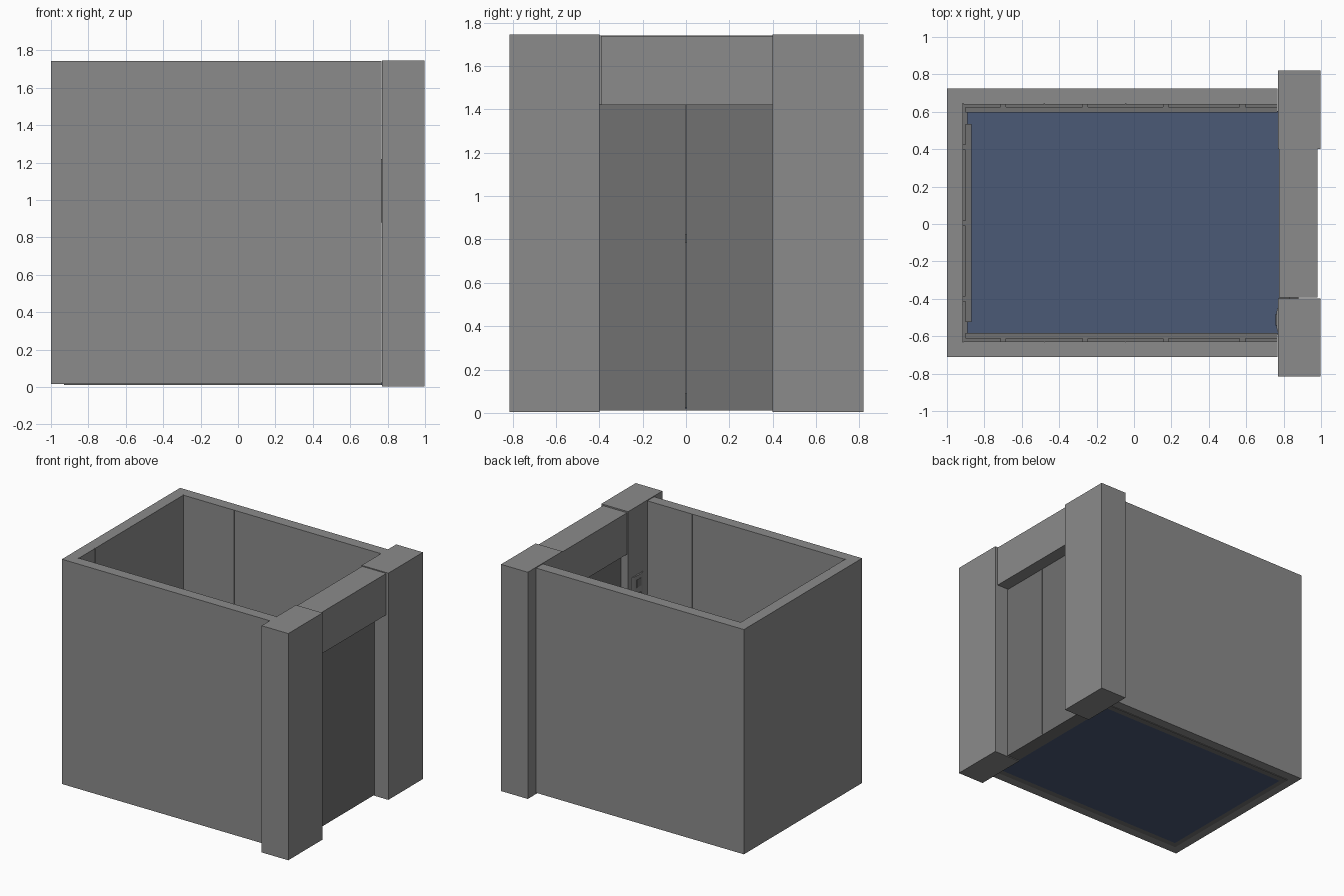
import bpy, bmesh, math
from mathutils import Matrix

if "Cube" in bpy.data.objects:
    bpy.data.objects.remove(bpy.data.objects["Cube"])


def material(name, r, g, b):
    m = bpy.data.materials.new(name)
    m.diffuse_color = (r, g, b, 1)
    m.use_nodes = True
    m.node_tree.nodes["Principled BSDF"].inputs["Base Color"].default_value = m.diffuse_color
    return m


GREY = material("wall_grey", 0.26, 0.26, 0.26)
DARK = material("trim_grey", 0.165, 0.165, 0.165)
BLUE = material("floor_blue", 0.07, 0.1, 0.18)


def finish(name, bm, mat):
    bmesh.ops.recalc_face_normals(bm, faces=bm.faces)
    me = bpy.data.meshes.new(name)
    bm.to_mesh(me)
    bm.free()
    me.materials.append(mat)
    ob = bpy.data.objects.new(name, me)
    bpy.context.collection.objects.link(ob)
    return ob


def box(name, x0, x1, y0, y1, z0, z1, mat=GREY):
    bm = bmesh.new()
    bmesh.ops.create_cube(bm, size=1)
    for v in bm.verts:
        v.co = ((x0 + x1) / 2 + v.co.x * (x1 - x0),
                (y0 + y1) / 2 + v.co.y * (y1 - y0),
                (z0 + z1) / 2 + v.co.z * (z1 - z0))
    return finish(name, bm, mat)


def disc(name, x, y, z, radius, depth, mat):
    # Short cylinder pointing along x
    bm = bmesh.new()
    bmesh.ops.create_cone(bm, cap_ends=True, segments=16, radius1=radius,
                          radius2=radius, depth=depth,
                          matrix=Matrix.Translation((x, y, z)) @ Matrix.Rotation(math.pi / 2, 4, 'Y'))
    return finish(name, bm, mat)


def bowed_plate(name, x, depth, yc, half, z0, z1, mat):
    # Upright plate whose face bulges towards -x
    bm = bmesh.new()
    pts = [(x - depth * math.sin(math.pi * i / 8), yc - half * math.cos(math.pi * i / 8))
           for i in range(9)]
    face = bm.faces.new([bm.verts.new((px, py, z0)) for px, py in pts])
    ext = bmesh.ops.extrude_face_region(bm, geom=[face])["geom"]
    bmesh.ops.translate(bm, vec=(0, 0, z1 - z0),
                        verts=[g for g in ext if isinstance(g, bmesh.types.BMVert)])
    return finish(name, bm, mat)


BOTTOM, TOP = 0.015, 1.742
GAP = 0.001

# Cabin outer walls
box("back_wall", -1, -0.918, -0.71, 0.725, BOTTOM, TOP)
box("left_wall", -0.918, 0.767, 0.645, 0.725, BOTTOM, TOP)
box("right_wall", -0.918, 0.767, -0.71, -0.632, BOTTOM, TOP)

# Thin cladding panels on the walls with fine seams
edges = [-0.913, -0.48, -0.045, 0.385, 0.767]
for a, b in zip(edges, edges[1:]):
    box("left_panel", a + GAP, b - GAP, 0.64, 0.646, BOTTOM, TOP)
    box("right_panel", a + GAP, b - GAP, -0.633, -0.627, BOTTOM, TOP)
edges = [-0.63, -0.43, 0.003, 0.436, 0.643]
for a, b in zip(edges, edges[1:]):
    box("back_panel", -0.919, -0.913, a + GAP, b - GAP, BOTTOM, TOP)

# Skirting around the floor
box("left_skirting", -0.93, 0.768, 0.605, 0.65, 0.01, 0.09, DARK)
box("right_skirting", -0.93, 0.768, -0.637, -0.592, 0.01, 0.09, DARK)
box("back_skirting", -0.93, -0.89, -0.592, 0.605, 0.01, 0.09, DARK)

# Handrails with wall brackets
box("left_rail", -0.9, 0.768, 0.595, 0.625, 0.785, 0.822, DARK)
box("right_rail", -0.9, 0.768, -0.612, -0.582, 0.785, 0.822, DARK)
box("back_rail", -0.9, -0.87, -0.525, 0.535, 0.785, 0.822, DARK)
for x in (-0.7, -0.26, 0.17, 0.58):
    box("left_rail_bracket", x - 0.015, x + 0.015, 0.62, 0.642, 0.79, 0.817, DARK)
    box("right_rail_bracket", x - 0.015, x + 0.015, -0.629, -0.607, 0.79, 0.817, DARK)
for y in (-0.4, 0.005, 0.41):
    box("back_rail_bracket", -0.915, -0.895, y - 0.015, y + 0.015, 0.79, 0.817, DARK)

# Blue floor
box("floor", -0.89, 0.775, -0.592, 0.605, 0.01, 0.025, BLUE)

# Door frame: two pillars and header
box("left_pillar", 0.771, 0.998, 0.4, 0.82, 0.003, 1.745)
box("right_pillar", 0.771, 0.998, -0.815, -0.398, 0.003, 1.745)
box("header", 0.775, 0.98, -0.392, 0.4, 1.42, 1.738)

# Sliding doors and sill
box("door_left", 0.83, 0.88, 0.002, 0.4, 0.02, 1.425, DARK)
box("door_right", 0.83, 0.88, -0.398, -0.002, 0.02, 1.425, DARK)
box("door_sill", 0.775, 0.88, -0.398, 0.4, 0.01, 0.02, DARK)

# Control panel with display and buttons on the inside of the right pillar
bowed_plate("control_panel", 0.772, 0.013, -0.512, 0.065, 0.88, 1.22, GREY)
box("control_display", 0.757, 0.765, -0.54, -0.484, 1.13, 1.19, DARK)
for row in range(4):
    for y in (-0.53, -0.494):
        disc("control_button", 0.76, y, 0.92 + row * 0.05, 0.013, 0.008, DARK)
